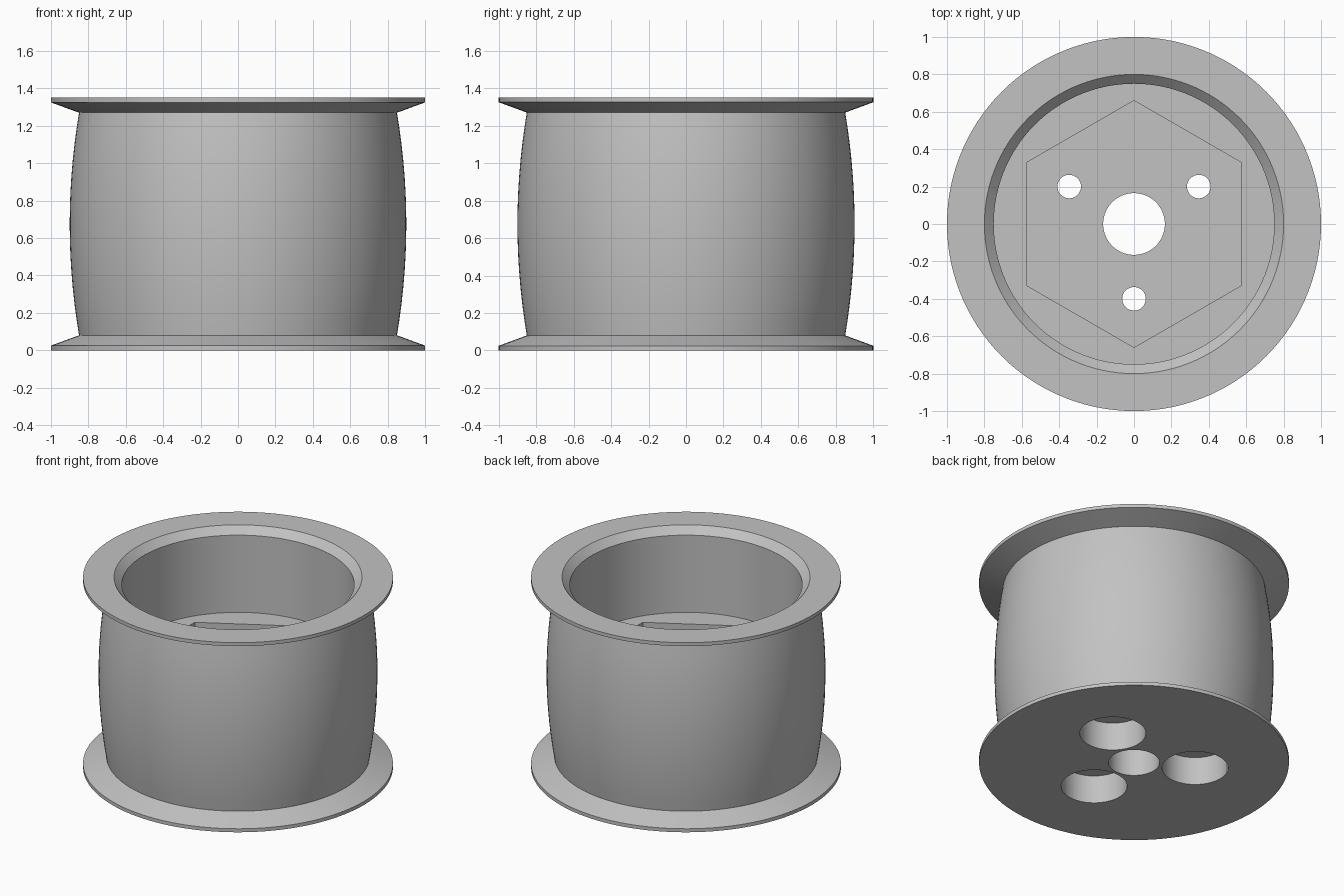
import bpy, bmesh, math

default = bpy.data.objects.get("Cube")
if default:
    bpy.data.objects.remove(default, do_unlink=True)

HEIGHT, FLOOR, HEX_FLOOR, COUNTERBORE = 1.35, 0.75, 0.4, 0.2

grey = bpy.data.materials.new("plain grey")
grey.use_nodes = True
colour = (0.54, 0.54, 0.54, 1)
grey.diffuse_color = colour
grey.node_tree.nodes["Principled BSDF"].inputs["Base Color"].default_value = colour


def barrel(steps=14, low=0.08, edge=0.85, bulge=0.05):
    """Crowned outer wall between the two flanges."""
    points = []
    for i in range(steps + 1):
        t = i / steps
        points.append((edge + bulge * (1 - (2 * t - 1) ** 2),
                       low + t * (HEIGHT - 2 * low)))
    return points


# Spool body: flanges, crowned wall, chamfered cup and centre bore, revolved
profile = [(0.165, 0), (1, 0), (1, 0.025)] + barrel() + [
    (1, HEIGHT - 0.025), (1, HEIGHT), (0.8, HEIGHT), (0.75, HEIGHT - 0.05),
    (0.75, FLOOR), (0.165, FLOOR)]
bm = bmesh.new()
verts = [bm.verts.new((r, 0, z)) for r, z in profile]
edges = [bm.edges.new((v, verts[(i + 1) % len(verts)])) for i, v in enumerate(verts)]
bmesh.ops.spin(bm, geom=verts + edges, cent=(0, 0, 0), axis=(0, 0, 1),
               angle=math.tau, steps=120, use_duplicate=False)
bmesh.ops.remove_doubles(bm, verts=bm.verts, dist=0.0001)
bmesh.ops.recalc_face_normals(bm, faces=bm.faces)
mesh = bpy.data.meshes.new("spool_body")
bm.to_mesh(mesh)
bm.free()
body = bpy.data.objects.new("spool_body", mesh)
bpy.context.collection.objects.link(body)
mesh.materials.append(grey)


def cut(sides, radius, low, high, x=0, y=0):
    """Cut an upright prism out of the body."""
    bpy.ops.mesh.primitive_cylinder_add(vertices=sides, radius=radius, depth=high - low,
                                        location=(x, y, (low + high) / 2))
    cutter = bpy.context.object
    cutter.name = "cutter"
    cutter.hide_render = True
    cutter.data.materials.append(grey)
    bpy.context.view_layer.objects.active = body
    mod = body.modifiers.new("cut", "BOOLEAN")
    mod.operation, mod.solver, mod.object = "DIFFERENCE", "EXACT", cutter
    bpy.ops.object.modifier_apply(modifier=mod.name)
    bpy.data.objects.remove(cutter, do_unlink=True)


# Hexagonal pocket in the cup floor
cut(6, 0.66, HEX_FLOOR, 1)

# Three screw holes, counterbored from below
for k in range(3):
    angle = math.radians(30 + 120 * k)
    x, y = 0.4 * math.cos(angle), 0.4 * math.sin(angle)
    cut(48, 0.213, -0.1, COUNTERBORE, x, y)
    cut(32, 0.063, 0.1, 0.6, x, y)

# Smooth round walls, keep rims sharp
bpy.ops.object.select_all(action="DESELECT")
body.select_set(True)
bpy.context.view_layer.objects.active = body
bpy.ops.object.shade_smooth_by_angle(angle=math.radians(15))
